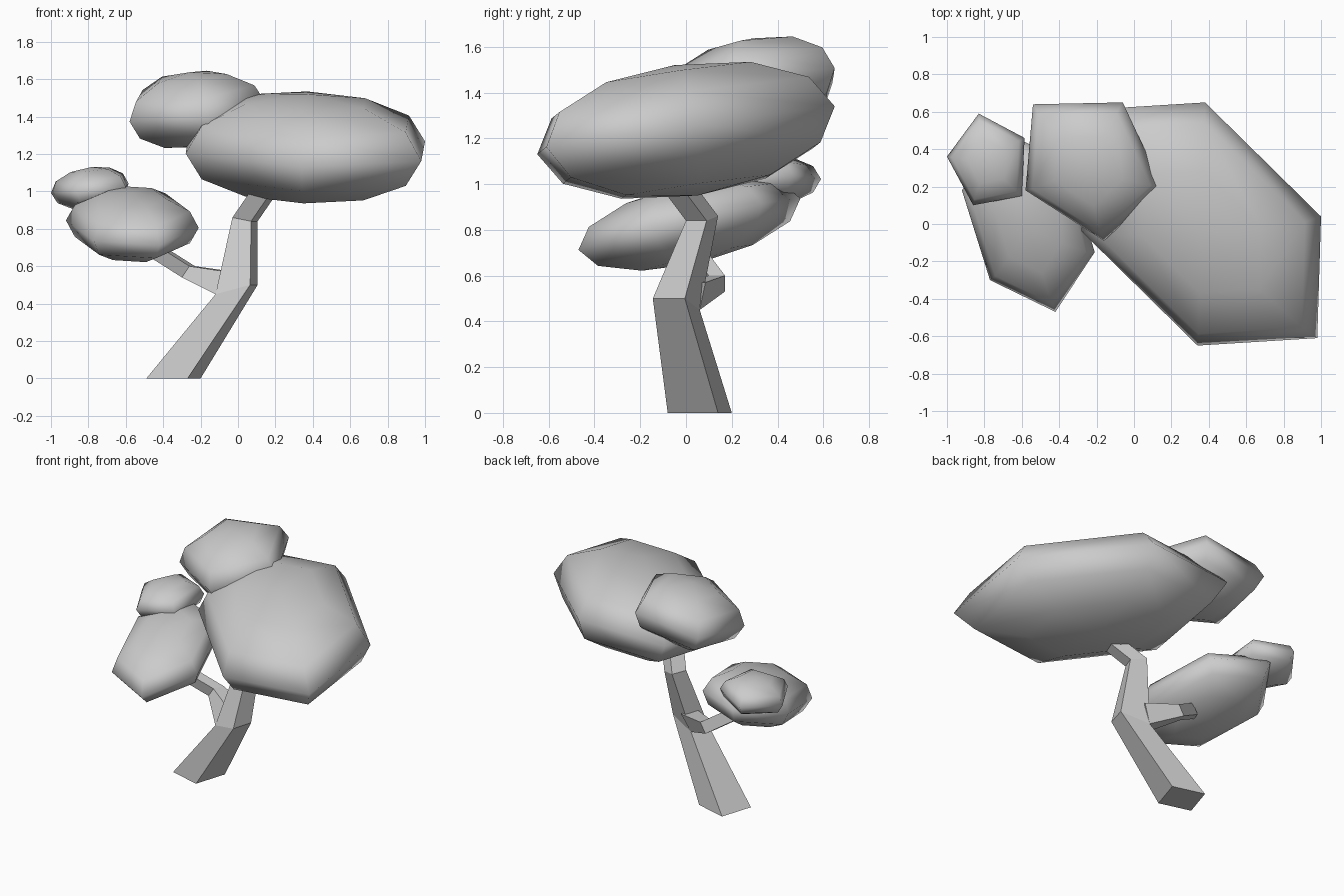
import bpy
import bmesh
import math
from mathutils import Vector

if "Cube" in bpy.data.objects:
    bpy.data.objects.remove(bpy.data.objects["Cube"])


def finish(name, bm, smooth):
    bmesh.ops.recalc_face_normals(bm, faces=bm.faces)
    mesh = bpy.data.meshes.new(name)
    bm.to_mesh(mesh)
    bm.free()
    for p in mesh.polygons:
        p.use_smooth = smooth
    obj = bpy.data.objects.new(name, mesh)
    bpy.context.collection.objects.link(obj)
    return obj


def bridge(bm, rings):
    for a, b in zip(rings, rings[1:]):
        n = len(a)
        for i in range(n):
            j = (i + 1) % n
            bm.faces.new((a[i], a[j], b[j], b[i]))


def limb(name, sections):
    """Flat-faced limb lofted through four-sided sections."""
    bm = bmesh.new()
    rings = [[bm.verts.new(p) for p in s] for s in sections]
    bridge(bm, rings)
    bm.faces.new(rings[0])
    bm.faces.new(rings[-1])
    return finish(name, bm, False)


def foliage(name, center, outline, slope, pole, rings=6):
    """Few-sided squashed sphere; outline is the equator seen from the top."""
    c, pole = Vector(center), Vector(pole)
    rim = []
    for x, y in outline:
        dx, dy = x - c.x, y - c.y
        rim.append(Vector((dx, dy, dx * slope[0] + dy * slope[1])))
    bm = bmesh.new()
    loops = []
    for k in range(1, rings):
        t = math.pi * k / rings
        loops.append([bm.verts.new(c + r * math.sin(t) + pole * math.cos(t)) for r in rim])
    bridge(bm, loops)
    for tip, loop in ((c + pole, loops[0]), (c - pole, loops[-1])):
        v = bm.verts.new(tip)
        for i in range(len(loop)):
            bm.faces.new((v, loop[i], loop[(i + 1) % len(loop)]))
    return finish(name, bm, True)


def shifted(section, d):
    return [tuple(Vector(p) + Vector(d)) for p in section]


# Leaning trunk with a bend
upper = [(.07, 0, .84), (.105, .09, .84), (.01, .14, .86), (-.03, .04, .86)]
limb("trunk", [
    [(-.27, -.08, 0), (-.20, .14, 0), (-.42, .20, 0), (-.49, -.02, 0)],
    [(.065, -.145, .50), (.105, -.005, .50), (-.08, .06, .45), (-.12, -.08, .45)],
    upper,
    shifted(upper, (.11, -.12, .16)),
])

# Side branch
knee = [(-.30, .10, .54), (-.27, .17, .53), (-.23, .17, .60), (-.26, .10, .60)]
limb("branch", [
    [(-.12, -.08, .45), (-.08, .06, .45), (-.02, .085, .57), (-.06, -.03, .57)],
    knee,
    shifted(knee, (-.19, -.09, .12)),
])

# Foliage clumps
foliage("main_foliage", (.36, 0, 1.235),
        [(1.0, .04), (.38, .65), (-.26, .61), (-.28, -.04), (.34, -.65), (.98, -.61)],
        (.04, .16), (0, -.05, .285))
foliage("upper_foliage", (-.238, .316, 1.437),
        [(-.58, .18), (-.16, -.09), (.15, .20), (-.06, .65), (-.54, .64)],
        (.13, .14), (-.02, -.02, .20))
foliage("lower_foliage", (-.565, .015, .825),
        [(-.92, .18), (-.77, -.30), (-.42, -.47), (-.21, -.15), (-.36, .33), (-.71, .50)],
        (.06, .25), (0, -.04, .17))
foliage("small_foliage", (-.774, .332, 1.015),
        [(-1.0, .36), (-.86, .10), (-.60, .15), (-.585, .46), (-.83, .59)],
        (.11, .05), (-.01, 0, .115))
